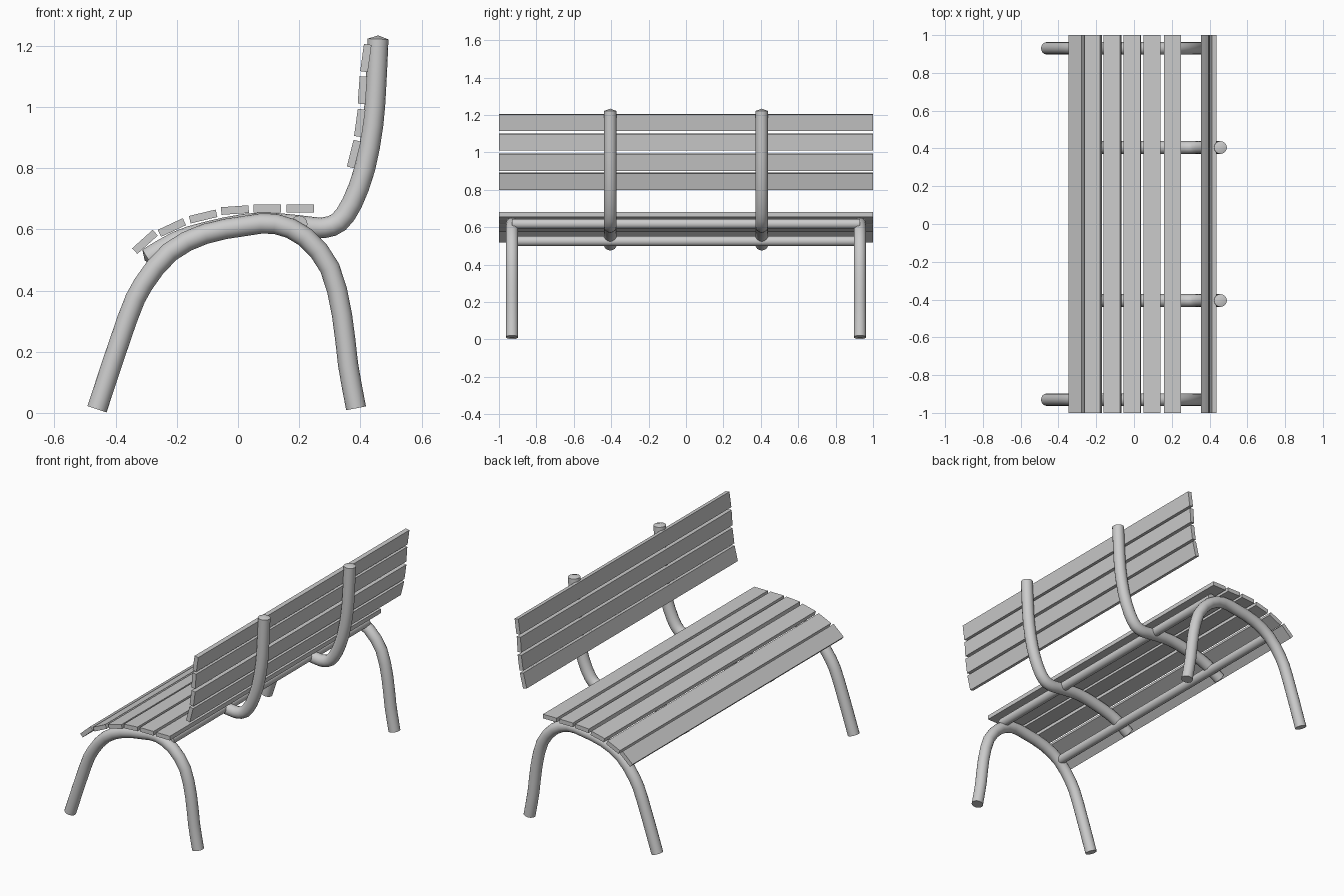
import bpy, bmesh, math
from mathutils import Vector, Matrix

cube = bpy.data.objects.get("Cube")
if cube:
    bpy.data.objects.remove(cube, do_unlink=True)

grey = bpy.data.materials.new("light_grey")
grey.use_nodes = True
grey.diffuse_color = (0.6, 0.6, 0.6, 1)
grey.node_tree.nodes["Principled BSDF"].inputs["Base Color"].default_value = (0.6, 0.6, 0.6, 1)


def finish(name, bm, smooth):
    bmesh.ops.recalc_face_normals(bm, faces=bm.faces)
    mesh = bpy.data.meshes.new(name)
    bm.to_mesh(mesh)
    bm.free()
    obj = bpy.data.objects.new(name, mesh)
    bpy.context.collection.objects.link(obj)
    mesh.materials.append(grey)
    if smooth:
        bpy.ops.object.select_all(action="DESELECT")
        obj.select_set(True)
        bpy.context.view_layer.objects.active = obj
        bpy.ops.object.shade_smooth_by_angle(angle=math.radians(40))
    return obj


def smooth_path(pts, steps=2):
    """Catmull-Rom refinement of a control path."""
    ext = [2 * pts[0] - pts[1]] + pts + [2 * pts[-1] - pts[-2]]
    out = []
    for a, b, c, d in zip(ext, ext[1:], ext[2:], ext[3:]):
        for i in range(steps):
            t = i / steps
            out.append(0.5 * (2 * b + (c - a) * t + (2 * a - 5 * b + 4 * c - d) * t ** 2
                              + (3 * b - a - 3 * c + d) * t ** 3))
    return out + [pts[-1]]


def tube(name, pts, radius, tip=0.0, sides=16):
    """Round tube along a path, with flat or shallow conical ends."""
    bm = bmesh.new()
    rings, tangents = [], []
    for i, p in enumerate(pts):
        t = (pts[min(i + 1, len(pts) - 1)] - pts[max(i - 1, 0)]).normalized()
        u = Vector((1, 0, 0)) if abs(t.y) > 0.9 else Vector((0, 1, 0))
        v = t.cross(u)
        angles = [math.tau * k / sides for k in range(sides)]
        rings.append([bm.verts.new(p + radius * (u * math.cos(a) + v * math.sin(a))) for a in angles])
        tangents.append(t)
    for r, s in zip(rings, rings[1:]):
        for k in range(sides):
            j = (k + 1) % sides
            bm.faces.new((r[k], r[j], s[j], s[k]))
    for ring, p, t in ((rings[0], pts[0], -tangents[0]), (rings[-1], pts[-1], tangents[-1])):
        apex = bm.verts.new(p + t * tip)
        for k in range(sides):
            bm.faces.new((ring[k], ring[(k + 1) % sides], apex))
    return finish(name, bm, True)


def plank(name, x, z, degrees):
    """Full-length slat tilted in the side profile."""
    bm = bmesh.new()
    place = (Matrix.Translation((x, 0, z)) @ Matrix.Rotation(-math.radians(degrees), 4, "Y")
             @ Matrix.Diagonal((0.09, 2, 0.025, 1)))
    bmesh.ops.create_cube(bm, size=1, matrix=place)
    return finish(name, bm, False)


# Side profiles as (x, z)
leg_profile = [(-.461, .012), (-.363, .304), (-.31, .42), (-.222, .526), (-.108, .585), (.023, .611),
               (.121, .618), (.219, .575), (.30, .474), (.34, .32), (.36, .157), (.386, .015)]
back_profile = [(-.295, .505), (-.2, .56), (-.108, .59), (.023, .617), (.121, .62), (.242, .607),
                (.284, .606), (.33, .624), (.373, .686), (.415, .8), (.441, .941), (.451, 1.072),
                (.458, 1.222)]

# Leg hoops at the ends and backrest supports further in
for side, s in (("left", 1), ("right", -1)):
    tube("leg_hoop_" + side, smooth_path([Vector((x, s * 0.93, z)) for x, z in leg_profile]), 0.033)
    tube("back_support_" + side, smooth_path([Vector((x, s * 0.405, z)) for x, z in back_profile]),
         0.034, tip=0.012)

# Long rods joining the frame under the seat
for name, x, z in (("front_rod", -.222, .526), ("rear_rod", .2, .618)):
    tube(name, [Vector((x, -0.93, z)), Vector((x, 0.93, z))], 0.027)

# Seat slats, front to rear
seat = [(-.304, .559, 42), (-.216, .606, 25), (-.114, .642, 13.5), (-.01, .663, 4), (.095, .668, 0), (.203, .668, 0)]
for i, (x, z, a) in enumerate(seat):
    plank(f"seat_slat_{i + 1}", x, z, a)

# Backrest slats, top to bottom
back = [(.418, 1.16, 82), (.407, 1.055, 86), (.398, .948, 82), (.379, .846, 76)]
for i, (x, z, a) in enumerate(back):
    plank(f"back_slat_{i + 1}", x, z, a)
